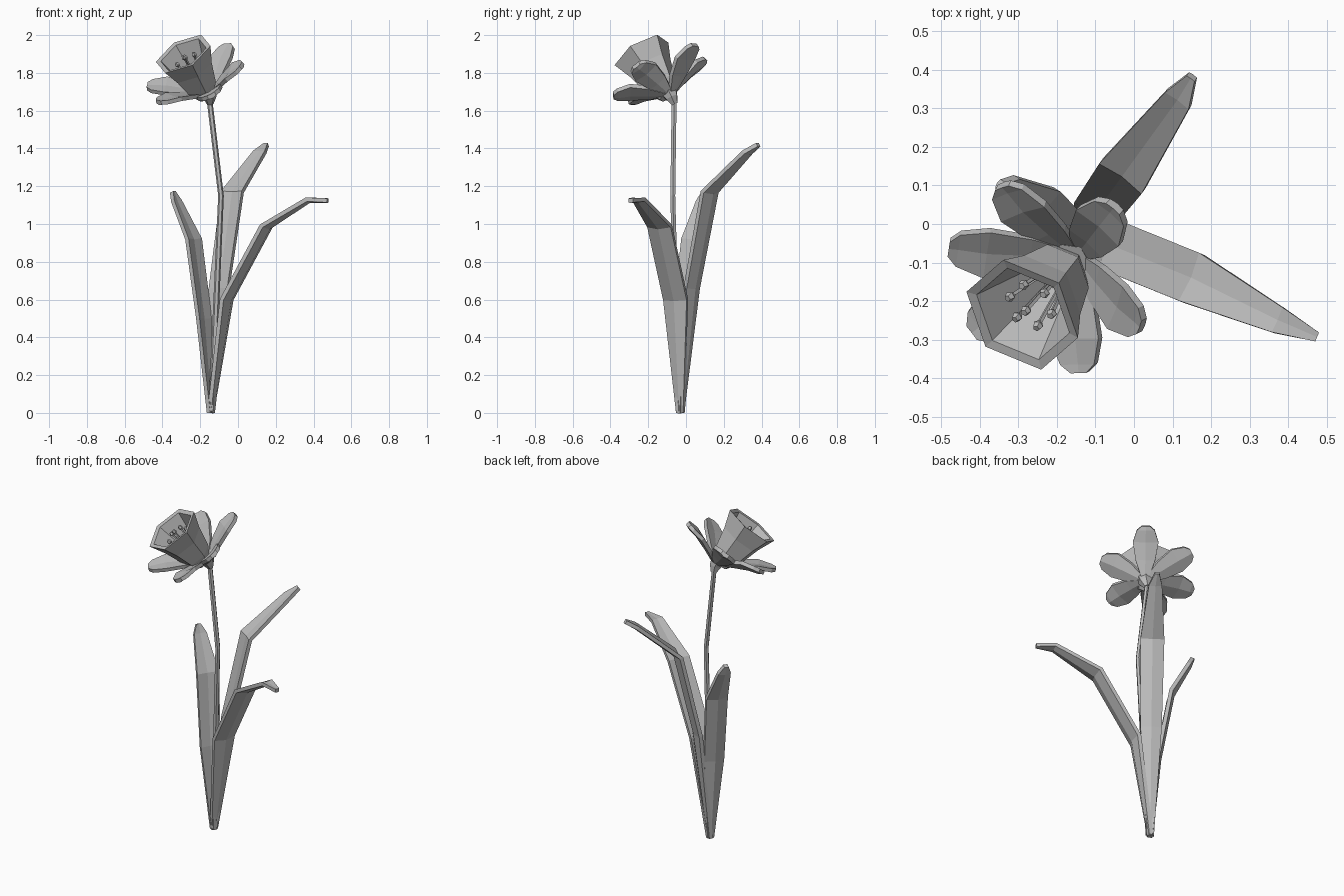
import bpy, bmesh, math
from mathutils import Vector as V

cube = bpy.data.objects.get("Cube")
if cube:
    bpy.data.objects.remove(cube, do_unlink=True)

grey = bpy.data.materials.new("plain_grey")
grey.use_nodes = True
grey.diffuse_color = (0.5, 0.5, 0.5, 1)
grey.node_tree.nodes["Principled BSDF"].inputs["Base Color"].default_value = (0.5, 0.5, 0.5, 1)


def loft(name, rings):
    """Join rings of points into one closed, flat-shaded object."""
    bm = bmesh.new()
    loops = [[bm.verts.new(p) for p in ring] for ring in rings]
    n = len(loops[0])
    for a, b in zip(loops, loops[1:]):
        for i in range(n):
            j = (i + 1) % n
            bm.faces.new((a[i], a[j], b[j], b[i]))
    bm.faces.new(loops[0][::-1])
    bm.faces.new(loops[-1])
    bmesh.ops.recalc_face_normals(bm, faces=bm.faces)
    mesh = bpy.data.meshes.new(name)
    bm.to_mesh(mesh)
    bm.free()
    mesh.materials.append(grey)
    ob = bpy.data.objects.new(name, mesh)
    bpy.context.collection.objects.link(ob)
    return ob


def ring(centre, axis, ref, radius, sides):
    u = (ref - axis * ref.dot(axis)).normalized()
    w = axis.cross(u)
    angles = [math.tau * i / sides for i in range(sides)]
    return [centre + (u * math.cos(a) + w * math.sin(a)) * radius for a in angles]


def tube(name, points, radii, sides, ref=V((1, 0, 0))):
    points = [V(p) for p in points]
    rings = []
    for i, p in enumerate(points):
        axis = (points[min(i + 1, len(points) - 1)] - points[max(i - 1, 0)]).normalized()
        rings.append(ring(p, axis, ref, radii[i], sides))
    return loft(name, rings)


def blade(name, points, widths, up, thick, fold):
    """A folded strip with a raised rim and a crease along the middle."""
    points = [V(p) for p in points]
    side = (points[-1] - points[0]).cross(up).normalized()
    rings = []
    for i, p in enumerate(points):
        along = (points[min(i + 1, len(points) - 1)] - points[max(i - 1, 0)]).normalized()
        n = side.cross(along).normalized()
        s, lift, t = side * widths[i] / 2, n * widths[i] * fold, n * thick / 2
        rings.append([p - s + t, p - lift * 0.5 + t, p + s + t,
                      p + s - t, p - lift - t, p - s - t])
    return loft(name, rings)


# Leaves rising from a shared foot
foot = (-0.145, -0.03, 0.0)
leaves = {
    "right_leaf": ([foot, (-0.06, -0.055, 0.6), (0.15, -0.14, 0.99),
                    (0.375, -0.25, 1.13), (0.475, -0.293, 1.125)],
                   (0.04, 0.135, 0.135, 0.07, 0.025)),
    "back_leaf": ([foot, (-0.1, 0.03, 0.66), (-0.03, 0.125, 1.17),
                   (0.115, 0.325, 1.38), (0.15, 0.382, 1.42)],
                  (0.04, 0.12, 0.135, 0.075, 0.025)),
    "left_leaf": ([foot, (-0.18, -0.015, 0.5), (-0.235, 0.035, 0.92),
                   (-0.325, 0.09, 1.12), (-0.345, 0.1, 1.17)],
                  (0.04, 0.12, 0.13, 0.075, 0.025)),
}
for name, (path, widths) in leaves.items():
    blade(name, path, widths, V((0, 0, 1)), 0.022, 0.12)

# Stem and the swelling behind the flower
tube("stem", [(-0.14, -0.04, 0.01), (-0.09, -0.07, 1.15), (-0.15, -0.063, 1.65)],
     (0.017, 0.015, 0.015), 6)
tube("flower_base", [(-0.148, -0.06, 1.635), (-0.148, -0.075, 1.67), (-0.165, -0.1, 1.72)],
     (0.018, 0.035, 0.055), 6)

# Trumpet: outer wall, rim, inner wall and floor
root = V((-0.16, -0.09, 1.66))
axis = V((-0.42, -0.47, 0.776)).normalized()
ref = V((0.15, -0.045, 0.02))
profile = [(0.02, 0.045), (0.09, 0.09), (0.21, 0.122), (0.31, 0.162),
           (0.305, 0.135), (0.2, 0.1), (0.08, 0.06)]
loft("trumpet", [ring(root + axis * h, axis, ref, r, 6) for h, r in profile])

# Petals spread behind the trumpet
heart = V((-0.148, -0.08, 1.685))
tips = [(-0.48, -0.06, 1.73), (-0.34, 0.1, 1.86), (-0.05, 0.045, 1.95),
        (0.02, -0.265, 1.84), (-0.14, -0.385, 1.68), (-0.42, -0.28, 1.645)]
steps = [(0, 0.03, 0), (0.35, 0.11, 0.015), (0.68, 0.145, 0.02),
         (0.92, 0.1, 0.005), (1, 0.045, 0)]
for i, tip in enumerate(tips):
    reach = V(tip) - heart
    path = [heart + reach * t + axis * bow for t, w, bow in steps]
    blade(f"petal_{i + 1}", path, [w for t, w, bow in steps], axis, 0.022, 0.1)

# Stamens around a central pistil, each with a small knob
bottoms = [root + axis * 0.07] + ring(root + axis * 0.07, axis, ref, 0.025, 6)
heads = [root + axis * 0.285] + ring(root + axis * 0.255, axis, ref, 0.06, 6)
for i, (low, high) in enumerate(zip(bottoms, heads)):
    d = (high - low).normalized()
    name = f"stamen_{i}" if i else "pistil"
    tube(name, [low, high], (0.006, 0.006), 4)
    tube(name + "_knob", [high - d * 0.012, high, high + d * 0.014],
         (0.007, 0.014, 0.009), 5)
